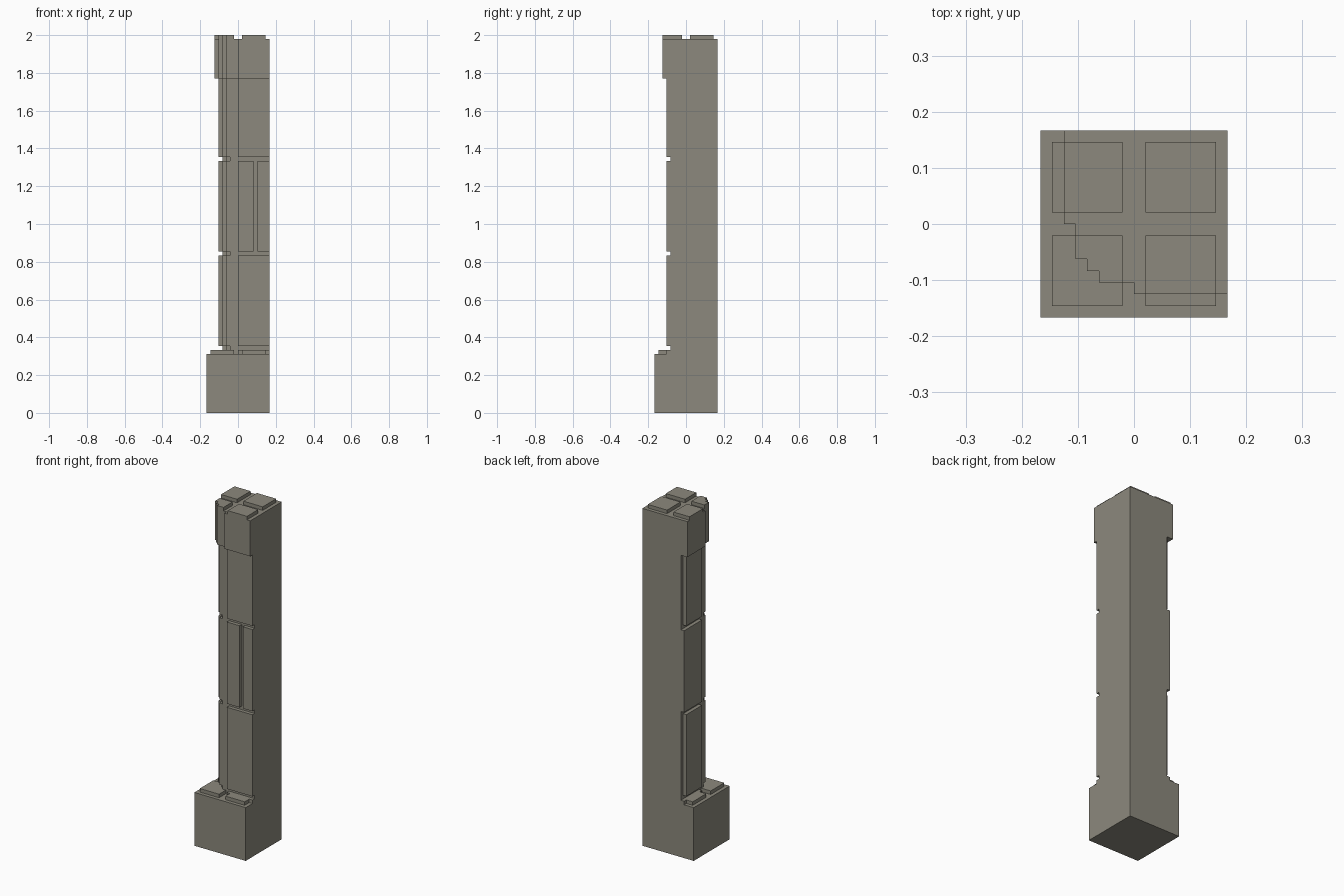
import bpy, bmesh

cube = bpy.data.objects.get("Cube")
if cube:
    bpy.data.objects.remove(cube, do_unlink=True)

U = 1 / 48  # one block unit

stone = bpy.data.materials.new("grey_stone")
stone.use_nodes = True
COLOUR = (0.262, 0.250, 0.205, 1)
stone.diffuse_color = COLOUR
bsdf = stone.node_tree.nodes["Principled BSDF"]
bsdf.inputs["Base Color"].default_value = COLOUR
bsdf.inputs["Roughness"].default_value = 0.9


def prism(name, outline, z0, z1):
    """Extrude a flat outline, in block units, from z0 to z1."""
    bm = bmesh.new()
    face = bm.faces.new([bm.verts.new((x * U, y * U, z0 * U)) for x, y in outline])
    ext = bmesh.ops.extrude_face_region(bm, geom=[face])
    verts = [v for v in ext["geom"] if isinstance(v, bmesh.types.BMVert)]
    bmesh.ops.translate(bm, verts=verts, vec=(0, 0, (z1 - z0) * U))
    bmesh.ops.recalc_face_normals(bm, faces=bm.faces)
    mesh = bpy.data.meshes.new(name)
    bm.to_mesh(mesh)
    bm.free()
    mesh.materials.append(stone)
    obj = bpy.data.objects.new(name, mesh)
    bpy.context.collection.objects.link(obj)
    return obj


def rect(x0, x1, y0, y1):
    return [(x0, y0), (x1, y0), (x1, y1), (x0, y1)]


def stepped(half, inner):
    """Mirror half a stepped corner across its diagonal and close it."""
    return half + [(y, x) for x, y in reversed(half[:-1])] + [inner]


BACK = (8, 8)
head_outline = stepped([(-6, 8), (-6, 0), (-5, 0), (-5, -3), (-4, -3), (-4, -4)], BACK)
lip_outline = stepped([(-5, 8), (-5, 0), (-4, 0), (-4, -3), (-3, -3)], BACK)
corner_outline = stepped([(-4, 0), (-4, -3), (-3, -3)], (0, 0))
core_outline = stepped([(-4, 8), (-4, -2), (-3, -2), (-3, -3)], BACK)
crown_outline = stepped([(-5, -1), (-5, -3), (-4, -3), (-4, -4)], (-1, -1))

# Base block with raised tiles
prism("base_block", rect(-8, 8, -8, 8), 0, 15)
prism("base_corner_tile", rect(-7, -1, -7, -1), 15, 16)
prism("base_front_tile", rect(1, 7, -7, -1), 15, 16)
prism("base_side_tile", rect(-7, -1, 1, 7), 15, 16)
prism("shaft_lip", lip_outline, 15, 16)

# Shaft core, seen in the grooves
prism("shaft_core", core_outline, 15, 85)

# Three courses of corner stones and facing panels
for course, z0, z1 in (("lower", 17, 40), ("middle", 41, 64), ("upper", 65, 85)):
    middle = course == "middle"
    prism(course + "_corner_stone", corner_outline, z0, z1)
    prism(course + "_side_panel", rect(-5, -4, 0, 8 if middle else 7), z0, z1)
    spans = ((0, 4), (5, 8)) if middle else ((0, 8),)
    for x0, x1 in spans:
        prism(course + "_front_panel", rect(x0, x1, -5, -4), z0, z1)

# Head block with raised tiles
prism("head_block", head_outline, 85, 95)
prism("head_corner_tile", crown_outline, 95, 96)
prism("head_front_tile", rect(1, 7, -6, -1), 95, 96)
prism("head_side_tile", rect(-6, -1, 1, 7), 95, 96)
prism("head_back_tile", rect(1, 7, 1, 7), 95, 96)
